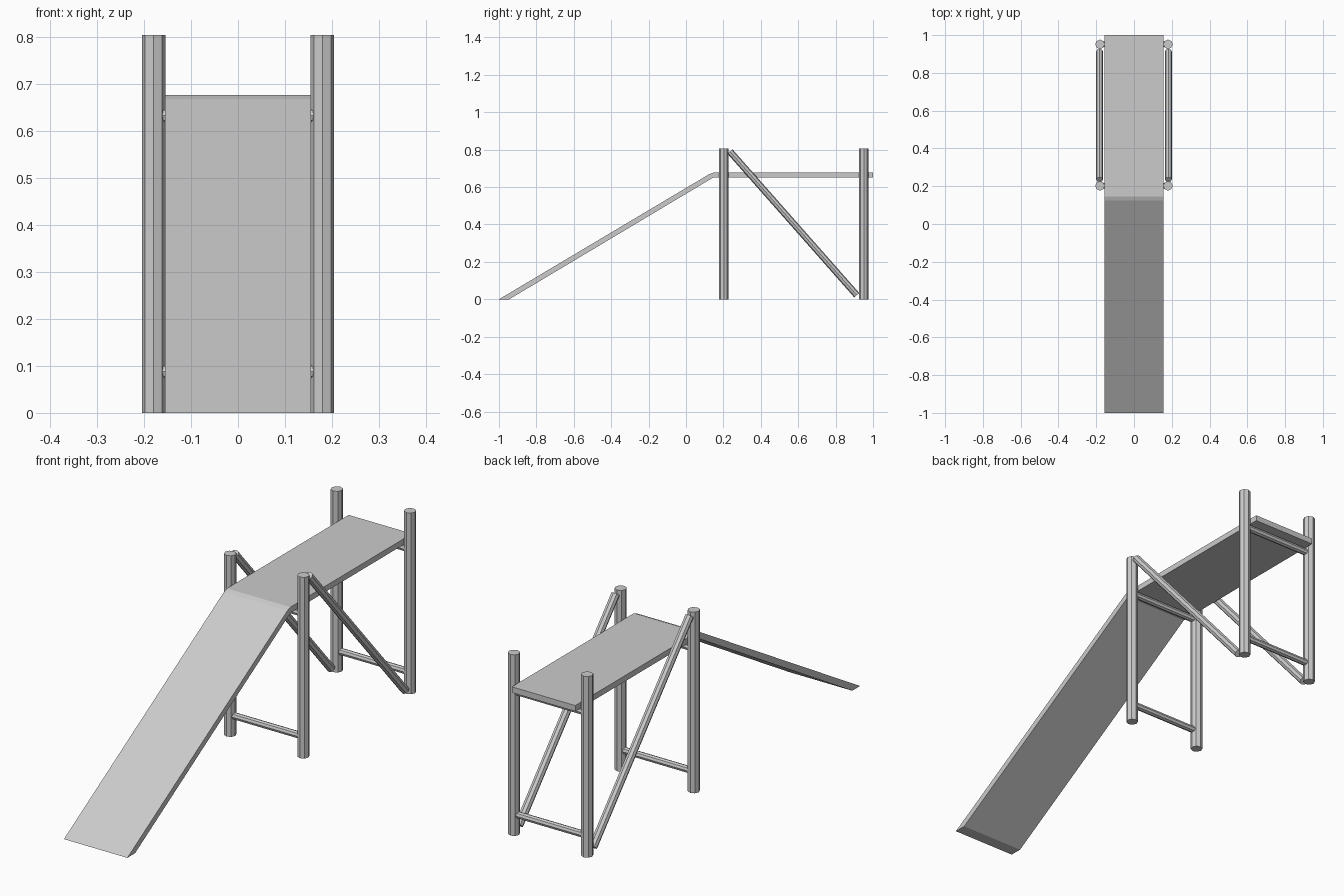
import bpy, bmesh, math
from mathutils import Vector, Matrix

if "Cube" in bpy.data.objects:
    bpy.data.objects.remove(bpy.data.objects["Cube"])


def make_object(name, bm):
    bmesh.ops.recalc_face_normals(bm, faces=bm.faces)
    mesh = bpy.data.meshes.new(name)
    bm.to_mesh(mesh)
    bm.free()
    obj = bpy.data.objects.new(name, mesh)
    bpy.context.collection.objects.link(obj)
    return obj


def pole(name, start, end, radius, sides=8):
    a, b = Vector(start), Vector(end)
    d = b - a
    rot = Vector((0, 0, 1)).rotation_difference(d.normalized()).to_matrix().to_4x4()
    bm = bmesh.new()
    bmesh.ops.create_cone(bm, cap_ends=True, segments=sides, radius1=radius,
                          radius2=radius, depth=d.length,
                          matrix=Matrix.Translation((a + b) / 2) @ rot)
    return make_object(name, bm)


# Ramp and deck: one bent plank, side profile in (y, z) extruded across x
profile = [(-1, 0), (0.124, 0.669), (0.145, 0.677), (1, 0.677),
           (1, 0.651), (0.146, 0.651), (-0.945, 0)]
half_width = 0.156
bm = bmesh.new()
face = bm.faces.new([bm.verts.new((-half_width, y, z)) for y, z in profile])
ext = bmesh.ops.extrude_face_region(bm, geom=[face])
bmesh.ops.translate(bm, vec=(2 * half_width, 0, 0),
                    verts=[g for g in ext["geom"] if isinstance(g, bmesh.types.BMVert)])
make_object("ramp_and_deck", bm)

# Posts and diagonal braces on both sides
PX = 0.18
ROWS = {"front": 0.202, "back": 0.951}
for side, s in (("left", -1), ("right", 1)):
    for row, y in ROWS.items():
        pole(f"{row}_{side}_post", (s * PX, y, 0), (s * PX, y, 0.805), 0.025)
    pole(f"{side}_brace", (s * 0.182, 0.235, 0.79), (s * 0.182, 0.913, 0.022), 0.018)

# Cross bars joining each pair of posts, near the ground and under the deck
for row, y in ROWS.items():
    for level, z in (("lower", 0.088), ("upper", 0.634)):
        pole(f"{row}_{level}_bar", (-0.17, y, z), (0.17, y, z), 0.015)
